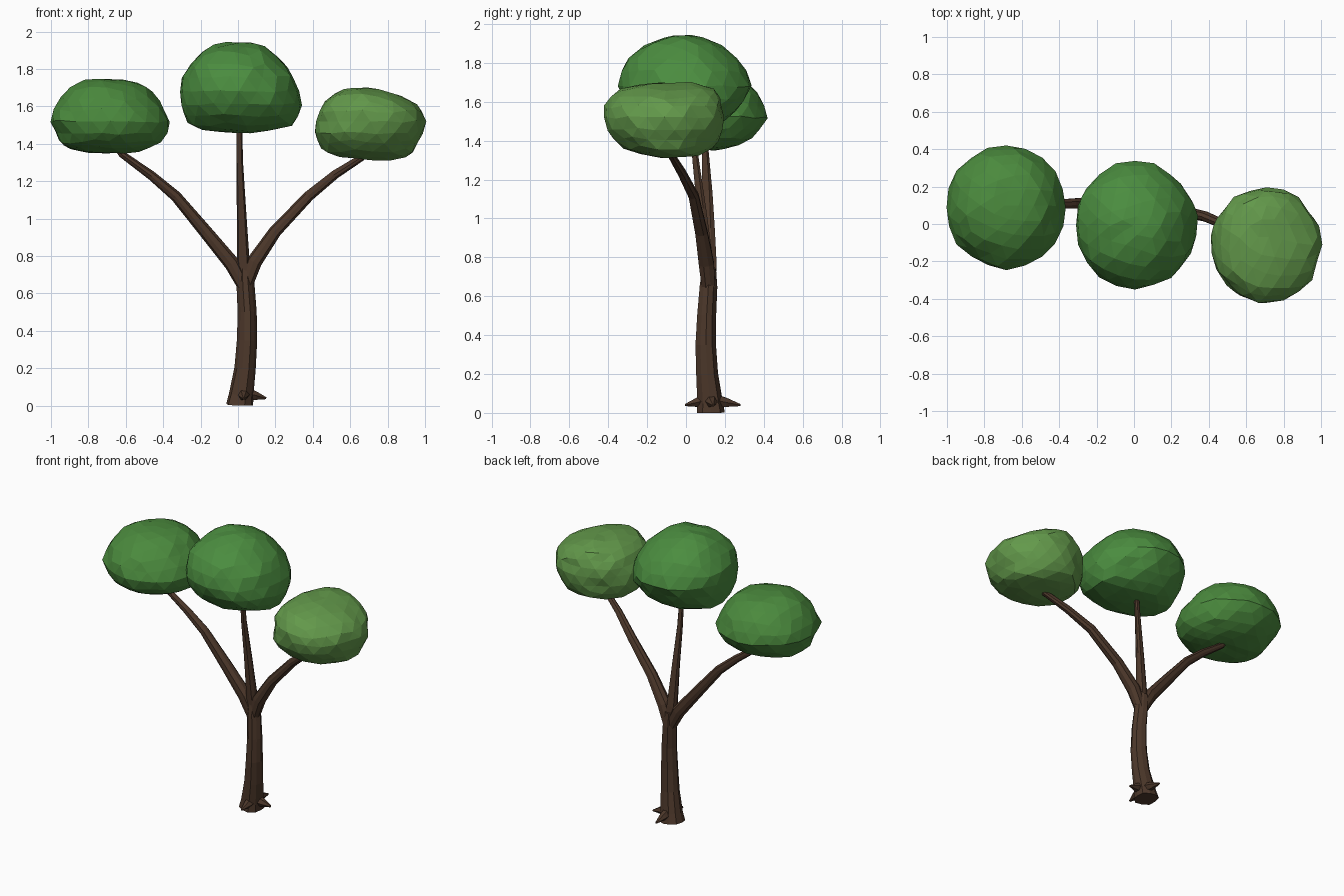
import bpy, bmesh, math
from mathutils import Vector, noise

if "Cube" in bpy.data.objects:
    bpy.data.objects.remove(bpy.data.objects["Cube"])


def finish(bm, name, color):
    bmesh.ops.recalc_face_normals(bm, faces=bm.faces)
    me = bpy.data.meshes.new(name)
    bm.to_mesh(me)
    bm.free()
    mat = bpy.data.materials.new(name + "_color")
    mat.diffuse_color = (*color, 1)
    mat.use_nodes = True
    mat.node_tree.nodes["Principled BSDF"].inputs["Base Color"].default_value = mat.diffuse_color
    me.materials.append(mat)
    ob = bpy.data.objects.new(name, me)
    bpy.context.collection.objects.link(ob)
    return ob


def limb(name, path, sides=9):
    """Tapered tube along (x, y, z, radius) points, slightly gnarled."""
    bm = bmesh.new()
    pts = [Vector(p[:3]) for p in path]
    rings = []
    for i, p in enumerate(pts):
        t = (pts[min(i + 1, len(pts) - 1)] - pts[max(i - 1, 0)]).normalized()
        ref = Vector((0, 0, 1)) if abs(t.z) < 0.5 else Vector((0, 1, 0))
        u = t.cross(ref).normalized()
        v = t.cross(u)
        ring = []
        for k in range(sides):
            a = 2 * math.pi * k / sides
            r = path[i][3] * (1 + 0.08 * math.sin(k * 2.3 + i * 0.4))
            ring.append(bm.verts.new(p + (u * math.cos(a) + v * math.sin(a)) * r))
        rings.append(ring)
    for a, b in zip(rings, rings[1:]):
        for k in range(sides):
            n = (k + 1) % sides
            bm.faces.new((a[k], a[n], b[n], b[k]))
    bm.faces.new(rings[0])
    bm.faces.new(rings[-1])
    for v in bm.verts:
        v.co.z = max(v.co.z, 0)
    return finish(bm, name, (0.075, 0.04, 0.024))


def canopy(name, levels, color, seed):
    """Faceted leaf clump; levels are (z, xmin, xmax, ymin, ymax) from top to bottom."""
    def cap(l):
        x, y = (l[1] + l[2]) / 2, (l[3] + l[4]) / 2
        return (l[0], x, x, y, y)
    lv = [cap(levels[0])] + levels + [cap(levels[-1])]
    bm = bmesh.new()
    bmesh.ops.create_icosphere(bm, subdivisions=3, radius=1)
    for v in bm.verts:
        d = v.co.normalized()
        u = math.acos(max(-1, min(1, d.z))) / math.pi * (len(lv) - 1)
        i = min(int(u), len(lv) - 2)
        f = u - i
        z, x0, x1, y0, y1 = (a + (b - a) * f for a, b in zip(lv[i], lv[i + 1]))
        h = Vector((d.x, d.y))
        if h.length > 1e-5:
            h.normalize()
        bump = 1.015 + 0.06 * noise.noise(d * 2.6 + Vector((seed, 0, 0)))
        v.co = ((x0 + x1) / 2 + h.x * (x1 - x0) / 2 * bump,
                (y0 + y1) / 2 + h.y * (y1 - y0) / 2 * bump,
                z + 0.012 * noise.noise(d * 3 + Vector((0, seed, 5))))
    return finish(bm, name, color)


# Trunk
limb("trunk", [(.012, .13, 0, .075), (.02, .125, .06, .066), (.04, .11, .2, .056),
               (.05, .102, .35, .052), (.05, .106, .5, .048), (.04, .115, .65, .045),
               (.035, .118, .74, .036)], 10)

# Branches
limb("left_branch", [(.045, .115, .62, .036), (-.03, .118, .76, .042), (-.17, .115, .93, .036),
                     (-.33, .11, 1.12, .029), (-.46, .105, 1.23, .024), (-.62, .1, 1.345, .018),
                     (-.68, .1, 1.42, .014)])
limb("middle_branch", [(.04, .118, .64, .034), (.03, .108, .78, .034), (.02, .08, 1.05, .025),
                       (.01, .05, 1.3, .018), (.008, .03, 1.52, .014)])
limb("right_branch", [(.035, .118, .62, .036), (.09, .105, .77, .042), (.2, .08, .93, .034),
                      (.38, .04, 1.12, .028), (.52, -.02, 1.235, .023), (.66, -.075, 1.325, .018),
                      (.71, -.1, 1.4, .014)])

# Root spikes
for side, tip in (("front", (.03, -.005, .04)), ("back", (.03, .28, .04)), ("right", (.15, .14, .04))):
    b, t = Vector((.03, .125, .07)), Vector(tip)
    limb(side + "_root", [(*b, .04), (*b.lerp(t, .55), .026), (*t, .006)], 6)

# Leaf canopies
canopy("left_canopy", [
    (1.745, -.80, -.58, -.02, .22), (1.70, -.90, -.48, -.12, .32), (1.61, -.97, -.41, -.21, .40),
    (1.52, -1.0, -.365, -.235, .412), (1.43, -.96, -.395, -.20, .36), (1.38, -.92, -.46, -.12, .27),
    (1.352, -.80, -.55, .0, .18)], (.07, .255, .047), 1.7)
canopy("middle_canopy", [
    (1.94, -.11, .10, -.09, .07), (1.89, -.20, .19, -.22, .19), (1.79, -.29, .285, -.33, .30),
    (1.68, -.315, .325, -.345, .33), (1.58, -.30, .335, -.31, .28), (1.50, -.25, .30, -.22, .20),
    (1.46, -.14, .13, -.1, .12)], (.07, .265, .05), 4.2)
canopy("right_canopy", [
    (1.695, .58, .75, -.22, .08), (1.665, .505, .85, -.34, .14), (1.60, .44, .97, -.41, .18),
    (1.52, .42, .995, -.415, .195), (1.43, .415, .98, -.40, .18), (1.36, .46, .94, -.33, .14),
    (1.317, .6, .88, -.18, .05)], (.125, .32, .07), 8.9)
